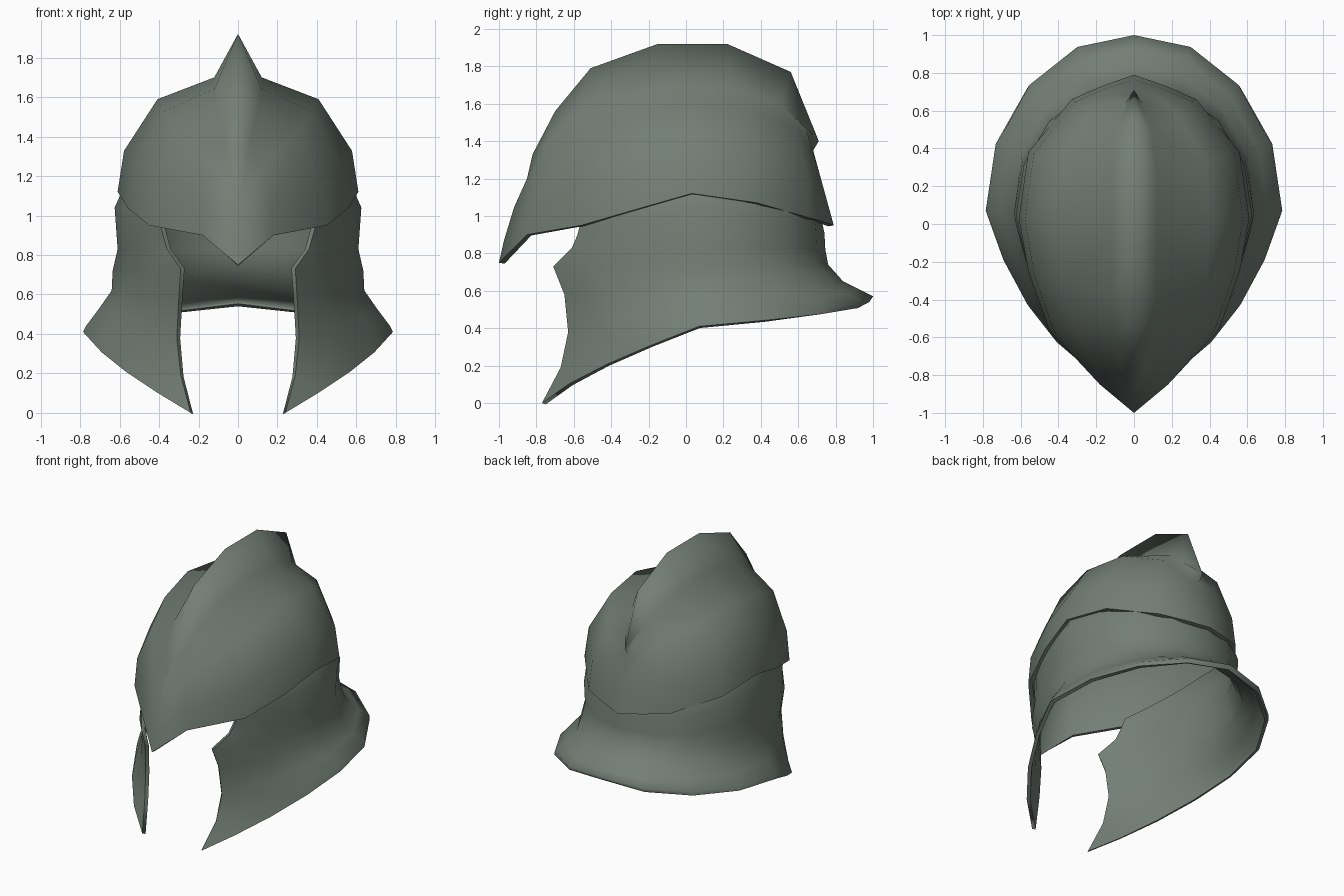
import bpy, bmesh, math
from mathutils import Vector

cube = bpy.data.objects.get("Cube")
if cube:
    bpy.data.objects.remove(cube, do_unlink=True)

steel = bpy.data.materials.new("grey green steel")
steel.use_nodes = True
COLOUR = (0.17, 0.21, 0.18, 1)
steel.diffuse_color = COLOUR
steel.node_tree.nodes["Principled BSDF"].inputs["Base Color"].default_value = COLOUR


def arc(a, b, corner, angle, bulge):
    """Point between a and b, from a straight line (bulge 0) to a quarter ellipse (1)."""
    s = angle / 90
    rad = math.radians(angle)
    curve = corner + (a - corner) * math.cos(rad) + (b - corner) * math.sin(rad)
    return a.lerp(b, s).lerp(curve, bulge)


def shell(name, columns, thickness):
    """Mirrored sheet through columns of points, thickened inwards."""
    bm = bmesh.new()
    for side in (1, -1):
        grid = [[bm.verts.new((p.x * side, p.y, p.z)) for p in col] for col in columns]
        for c0, c1 in zip(grid, grid[1:]):
            for i in range(len(c0) - 1):
                bm.faces.new((c0[i], c1[i], c1[i + 1], c0[i + 1]))
    bmesh.ops.remove_doubles(bm, verts=bm.verts, dist=0.001)
    bmesh.ops.recalc_face_normals(bm, faces=bm.faces)
    centre = Vector((0, 0, 0.8))
    if sum(f.normal.dot(f.calc_center_median() - centre) for f in bm.faces) < 0:
        bmesh.ops.reverse_faces(bm, faces=bm.faces)
    for f in bm.faces:
        f.smooth = True
    for e in bm.edges:
        e.smooth = not e.is_boundary
    mesh = bpy.data.meshes.new(name)
    bm.to_mesh(mesh)
    bm.free()
    mesh.materials.append(steel)
    obj = bpy.data.objects.new(name, mesh)
    bpy.context.collection.objects.link(obj)
    solid = obj.modifiers.new("thickness", "SOLIDIFY")
    solid.thickness = thickness
    solid.offset = -1
    return obj


# Dome with beak and crest: rim point, crest base point, ridge (y, z), bulge
dome_stations = [
    ((0, -1.0, .75), (0, -.85, 1.2), (-.85, 1.2), .3),
    ((.18, -.85, .90), (.06, -.76, 1.36), (-.82, 1.33), .6),
    ((.45, -.56, .95), (.10, -.60, 1.53), (-.70, 1.56), 1),
    ((.56, -.25, 1.04), (.12, -.40, 1.64), (-.51, 1.79), 1),
    ((.61, .03, 1.12), (.12, -.05, 1.70), (-.15, 1.92), 1),
    ((.56, .38, 1.07), (.12, .25, 1.68), (.22, 1.92), 1),
    ((.33, .66, .99), (.09, .50, 1.60), (.56, 1.77), .9),
    ((.17, .73, .97), (.045, .64, 1.47), (.71, 1.40), .5),
    ((0, .79, .95), (0, .68, 1.35), (.68, 1.35), 0),
]
columns = []
for rim, base, ridge, bulge in dome_stations:
    rim, base = Vector(rim), Vector(base)
    corner = Vector((base.x, base.y, rim.z))
    col = [arc(rim, base, corner, a, bulge) for a in (0, 21, 54, 90)]
    columns.append(col + [Vector((0, *ridge))])
shell("dome_with_crest", columns, 0.03)

# Cheek and neck guard: each row given at front edge, side and back centre
guard_rows = [
    ((.40, -.56, .98), (.585, .05, 1.13), (0, .72, 1.0)),
    ((.38, -.58, .90), (.625, .05, 1.04), (0, .74, .91)),
    ((.36, -.61, .83), (.61, .05, .83), (0, .745, .82)),
    ((.29, -.71, .73), (.635, .05, .72), (0, .76, .74)),
    ((.30, -.65, .58), (.64, .05, .62), (0, .84, .65)),
    ((.31, -.63, .38), (.71, .06, .52), (0, .92, .61)),
    ((.29, -.67, .19), (.77, .07, .44), (0, 1.0, .57)),
    ((.24, -.77, 0), (.785, .07, .41), (0, .98, .54)),
]
steps = [0, 22.5, 45, 67.5, 90]
rows = []
for row in guard_rows:
    front, side, back = (Vector(p) for p in row)
    c_front = Vector((front.x, side.y, (front.z + side.z) / 2))
    c_back = Vector((0, side.y, (side.z + back.z) / 2))
    # Swap the corner so the sheet bulges outwards
    c_front = Vector((front.x, side.y, 0))
    c_back = Vector((0, side.y, 0))
    points = [arc(front, side, c_front, a, .45) for a in steps]
    points += [arc(side, back, c_back, a, 1.05) for a in steps[1:]]
    for i, p in enumerate(points):
        s = i / 4
        p.z = front.z + (side.z - front.z) * s if s <= 1 else side.z + (back.z - side.z) * (s - 1)
    rows.append(points)
shell("cheek_and_neck_guard", list(zip(*rows)), 0.025)
